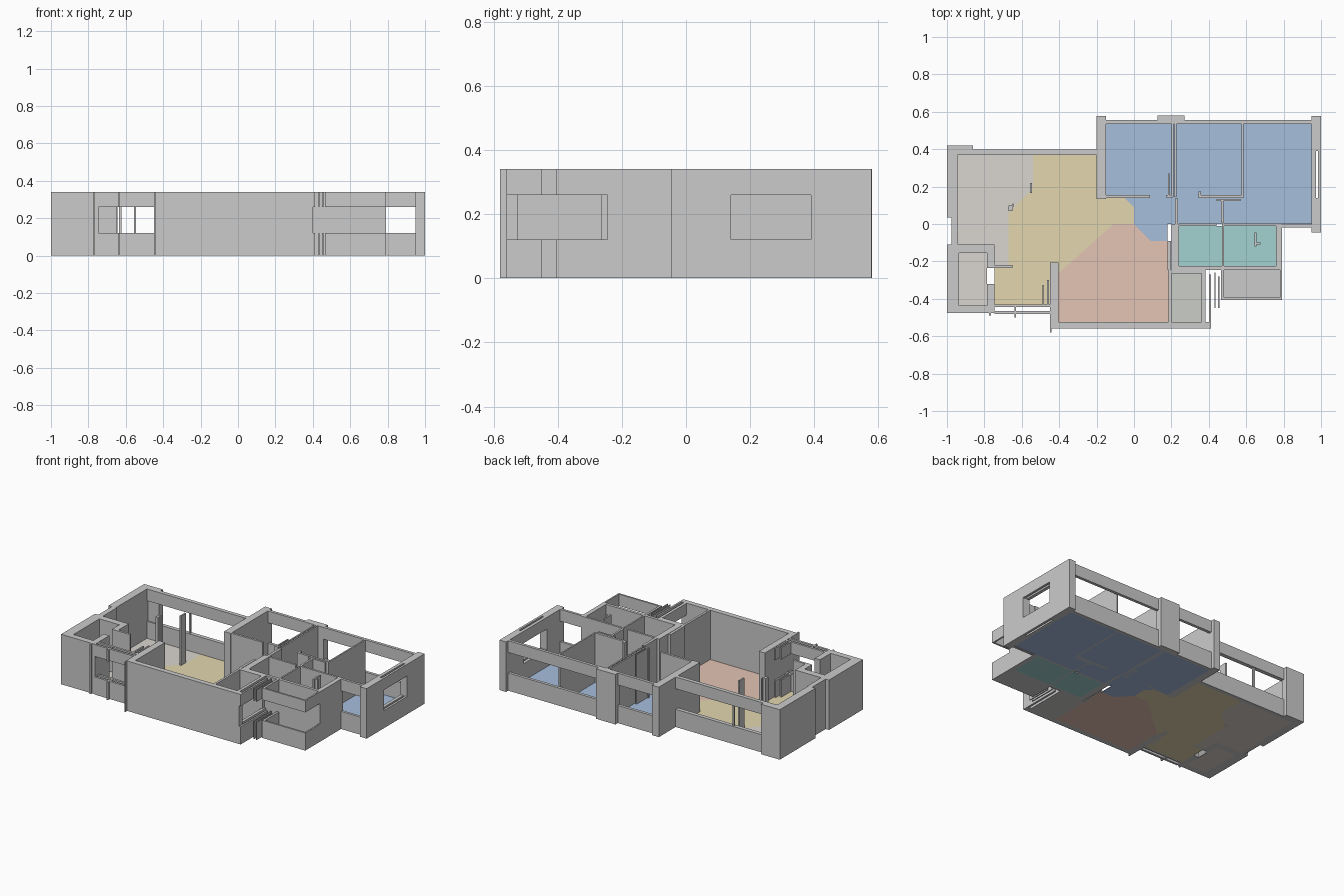
import bpy, bmesh

H, SILL, HEAD = 0.34, 0.12, 0.26   # wall height, window sill and window head
FLOOR = 0.004


def add_box(bm, x0, x1, y0, y1, z0, z1):
    vs = bmesh.ops.create_cube(bm, size=1)["verts"]
    for v in vs:
        v.co.x = x1 if v.co.x > 0 else x0
        v.co.y = y1 if v.co.y > 0 else y0
        v.co.z = z1 if v.co.z > 0 else z0


def finish(bm, name):
    me = bpy.data.meshes.new(name)
    bm.to_mesh(me)
    bm.free()
    ob = bpy.data.objects.new(name, me)
    bpy.context.collection.objects.link(ob)
    return ob


def walls(name, solid=(), windowed=()):
    """Full-height walls plus walls split into a sill and a lintel; (x0, x1, y0, y1)."""
    bm = bmesh.new()
    for r in solid:
        add_box(bm, *r, 0, H)
    for r in windowed:
        add_box(bm, *r, 0, SILL)
        add_box(bm, *r, HEAD, H)
    return finish(bm, name)


mats = {}


def floor(name, pts, colour):
    bm = bmesh.new()
    face = bm.faces.new([bm.verts.new((x, y, 0)) for x, y in pts])
    ext = bmesh.ops.extrude_face_region(bm, geom=[face])["geom"]
    for v in ext:
        if isinstance(v, bmesh.types.BMVert):
            v.co.z = FLOOR
    bmesh.ops.recalc_face_normals(bm, faces=bm.faces)
    ob = finish(bm, name)
    if colour not in mats:
        m = bpy.data.materials.new("floor_colour")
        m.diffuse_color = (*colour, 1)
        mats[colour] = m
    ob.data.materials.append(mats[colour])


def rect(x0, x1, y0, y1):
    return [(x0, y0), (x1, y0), (x1, y1), (x0, y1)]


# West side: stepped outer wall, corner column, storage room
walls("west_walls", [
    (-1, -.945, .035, .385), (-1, -.86, .38, .42), (-.975, -.94, -.115, .035),
    (-1, -.935, -.475, -.155), (-1, -.745, -.155, -.11),
    (-.935, -.745, -.475, -.435), (-.785, -.745, -.435, -.32),
    (-.785, -.745, -.22, -.155), (-.785, -.65, -.235, -.22)])

# Living room north window with a slim mullion
walls("living_window_wall", [(-.635, -.622, .38, .39)], [(-.945, -.2, .37, .397)])

# Front entrance window and its outer rail
walls("front_window_wall", [(-.775, -.765, -.49, -.475)], [
    (-.745, -.45, -.445, -.43), (-.745, -.45, -.48, -.465),
    (-.64, -.63, -.5, -.43), (-.49, -.48, -.43, -.325),
    (-.465, -.455, -.43, -.30)])

# Bedroom outer walls and columns
walls("bedroom_columns", [
    (-.2, -.15, .135, .578), (.125, .27, .535, .58), (.95, 1, .39, .578),
    (.95, 1, -.045, .14)])
walls("bedroom_window_walls", [], [
    (-.15, .125, .535, .555), (.27, .95, .535, .555),
    (.95, .972, .14, .39), (.985, 1, .14, .39), (.79, .95, -.02, -.003)])

# Bedroom partitions and door jambs
walls("bedroom_partitions", [
    (.2, .21, .145, .535), (.216, .226, .145, .535), (.575, .585, .14, .535),
    (-.17, .085, .14, .155), (.175, .205, .14, .155), (.345, .585, .14, .155),
    (.345, .358, .155, .175), (.44, .57, .122, .133), (.465, .478, .01, .133),
    (.218, .236, 0, .135), (.183, .19, .155, .27)])

# Bathroom walls
walls("bathroom_walls", [
    (.18, .197, -.245, -.09), (.2, .24, -.245, 0), (.47, .48, -.245, .03),
    (.24, .44, -.012, .002), (.48, .79, -.012, .002),
    (.76, .79, -.245, 0), (.2, .79, -.245, -.225)])
walls("bathroom_pipe", [(.645, .655, -.12, -.045), (.655, .675, -.11, -.1)])

# Kitchen walls
walls("kitchen_walls", [
    (-.45, .4, -.56, -.525), (-.45, -.405, -.525, -.205),
    (-.45, -.442, -.58, -.56), (.185, .2, -.525, -.245)])

# Utility bay and rear balcony with open band
walls("utility_window_walls", [(.2, .37, -.265, -.245)], [
    (.362, .382, -.53, -.245), (.4, .412, -.56, -.27), (.43, .436, -.45, -.26),
    (.45, .456, -.45, -.28), (.382, .412, -.535, -.525)])
walls("balcony_parapet", [], [
    (.465, .48, -.4, -.245), (.465, .79, -.405, -.393), (.78, .79, -.405, -.245)])

# Room floors
BLUE, TEAL = (.38, .52, .72), (.36, .64, .64)
floor("bedroom_floor", [
    (-.15, .535), (.95, .535), (.95, 0), (.18, 0), (.18, -.09), (.09, -.09),
    (0, 0), (0, .09), (-.05, .14), (-.15, .14)], BLUE)
floor("living_floor", [
    (-.54, .37), (-.17, .37), (-.17, .14), (-.05, .14), (0, .09), (0, 0),
    (-.11, 0), (-.41, -.27), (-.45, -.28), (-.45, -.43), (-.745, -.43),
    (-.745, -.235), (-.67, -.22), (-.67, .06), (-.56, .17), (-.54, .2)],
    (.77, .68, .43))
floor("study_floor", [
    (-.95, .37), (-.54, .37), (-.54, .2), (-.56, .17), (-.67, .06),
    (-.67, -.22), (-.745, -.22), (-.745, -.11), (-.95, -.11)], (.70, .66, .62))
floor("storage_floor", rect(-.935, -.785, -.435, -.155), (.70, .66, .62))
floor("kitchen_floor", [
    (-.405, -.525), (.187, -.525), (.187, -.09), (.09, -.09), (0, 0),
    (-.11, 0), (-.405, -.265)], (.78, .55, .46))
floor("bathroom_floor_left", rect(.24, .47, -.225, -.012), TEAL)
floor("bathroom_floor_right", rect(.48, .76, -.225, -.012), TEAL)
floor("utility_floor", rect(.2, .362, -.525, -.245), (.60, .62, .57))
floor("balcony_floor", rect(.48, .785, -.395, -.245), (.52, .52, .52))

# Door jamb fragments around the living room
walls("living_door_jambs", [
    (-.555, -.545, .165, .22), (-.67, -.65, .07, .1), (-.65, -.643, .09, .11)])
